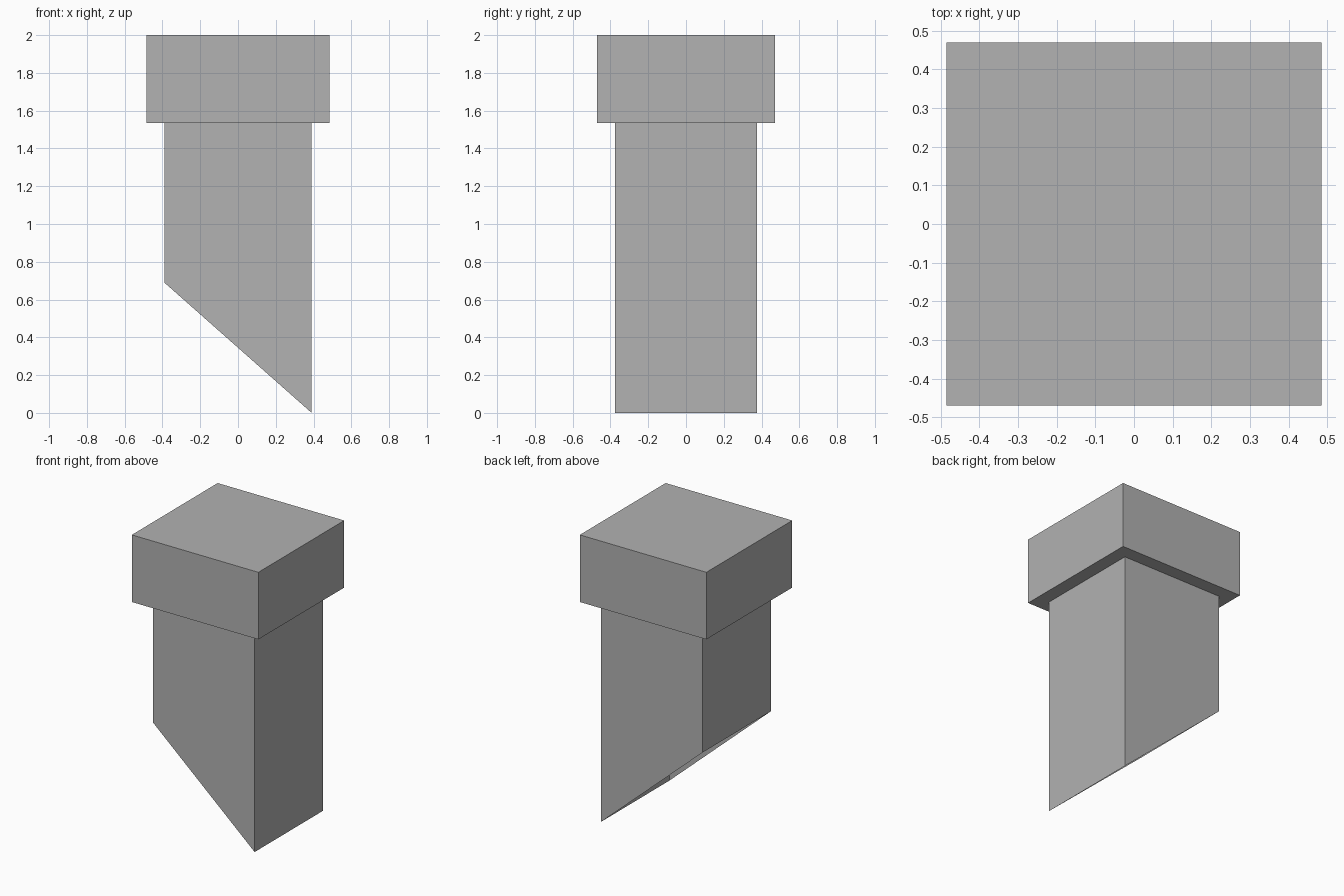
import bpy
import bmesh

old = bpy.data.objects.get("Cube")
if old:
    bpy.data.objects.remove(old, do_unlink=True)

# Sizes: shaft half width and depth, cap overhang, heights
HALF_X, HALF_Y, OVERHANG = 0.39, 0.375, 0.095
CUT_Z, CAP_Z, TOP_Z = 0.69, 1.535, 2.0

grey = bpy.data.materials.new("plain grey")
grey.use_nodes = True
colour = (0.445, 0.445, 0.445, 1)
grey.diffuse_color = colour
grey.node_tree.nodes["Principled BSDF"].inputs["Base Color"].default_value = colour


def ring(bm, grow, height):
    """Rectangular loop; height is a function of x."""
    x, y = HALF_X + grow, HALF_Y + grow
    corners = [(-x, -y), (x, -y), (x, y), (-x, y)]
    return [bm.verts.new((cx, cy, height(cx))) for cx, cy in corners]


def bridge(bm, low, high):
    for i in range(4):
        j = (i + 1) % 4
        bm.faces.new((low[i], low[j], high[j], high[i]))


# Hollow shaft with a slanted open end, stepping out into the closed cap
bm = bmesh.new()
loops = [
    ring(bm, 0, lambda x: CUT_Z if x < 0 else 0),
    ring(bm, 0, lambda x: CAP_Z),
    ring(bm, OVERHANG, lambda x: CAP_Z),
    ring(bm, OVERHANG, lambda x: TOP_Z),
]
for low, high in zip(loops, loops[1:]):
    bridge(bm, low, high)
bm.faces.new(loops[-1])

mesh = bpy.data.meshes.new("capped_post")
bm.to_mesh(mesh)
bm.free()
mesh.materials.append(grey)
post = bpy.data.objects.new("capped_post", mesh)
bpy.context.collection.objects.link(post)
